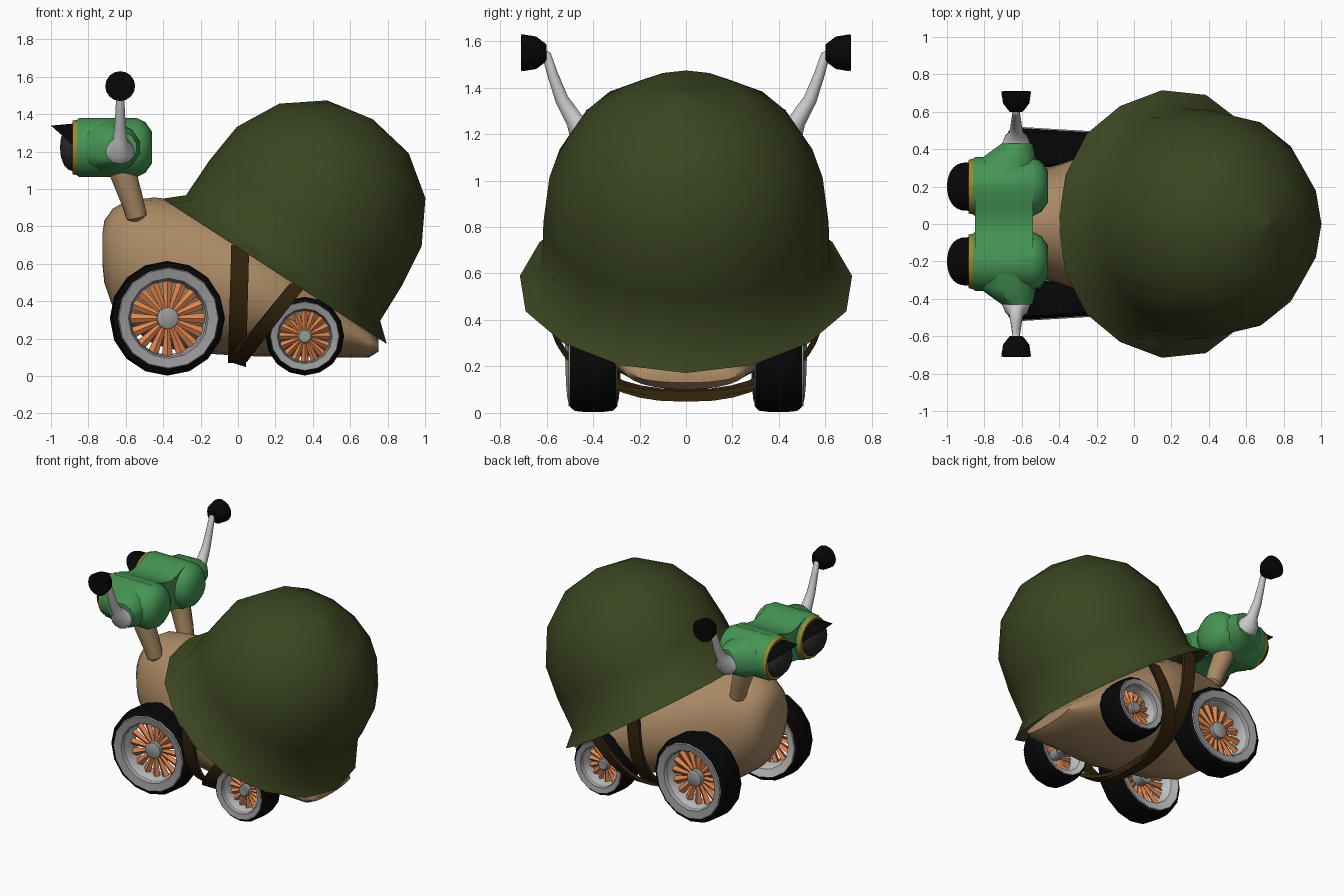
import bpy, bmesh, math
from mathutils import Vector

if "Cube" in bpy.data.objects:
    bpy.data.objects.remove(bpy.data.objects["Cube"])

PI = math.pi


def colour(name, r, g, b):
    m = bpy.data.materials.new(name)
    m.diffuse_color = (r, g, b, 1)
    m.use_nodes = True
    m.node_tree.nodes["Principled BSDF"].inputs["Base Color"].default_value = m.diffuse_color
    return m


OLIVE = colour("olive helmet", .042, .058, .0145)
TAN = colour("tan skin", .40, .25, .128)
GREEN = colour("green casing", .06, .30, .09)
BLACK = colour("black rubber", .002, .002, .002)
BROWN = colour("brown leather", .038, .02, .004)
GREY = colour("grey rim", .32, .32, .32)
SILVER = colour("light silver", .58, .58, .58)
ORANGE = colour("orange blades", .76, .235, .075)
GOLD = colour("gold ring", .31, .25, .03)
LENS = colour("dark lens", .022, .022, .024)


def finish(name, bm, mat, angle=40):
    bmesh.ops.remove_doubles(bm, verts=bm.verts, dist=1e-5)
    bmesh.ops.recalc_face_normals(bm, faces=bm.faces)
    me = bpy.data.meshes.new(name)
    bm.to_mesh(me)
    bm.free()
    ob = bpy.data.objects.new(name, me)
    bpy.context.collection.objects.link(ob)
    me.materials.append(mat)
    if angle:
        bpy.ops.object.select_all(action='DESELECT')
        ob.select_set(True)
        bpy.context.view_layer.objects.active = ob
        bpy.ops.object.shade_smooth_by_angle(angle=math.radians(angle))
    return ob


def skin(name, rings, mat, angle=40, loop=False):
    """Join rings of points with quads; loop joins the last ring to the first, otherwise ends are capped."""
    bm = bmesh.new()
    vs = [[bm.verts.new(p) for p in ring] for ring in rings]
    n = len(vs[0])
    pairs = list(zip(vs, vs[1:])) + ([(vs[-1], vs[0])] if loop else [])
    for a, b in pairs:
        for i in range(n):
            j = (i + 1) % n
            bm.faces.new((a[i], a[j], b[j], b[i]))
    if not loop:
        bm.faces.new(vs[0])
        bm.faces.new(vs[-1])
    return finish(name, bm, mat, angle)


def circle(centre, axis, r, seg):
    q = Vector(axis).to_track_quat('Z', 'Y')
    return [Vector(centre) + q @ Vector((r * math.cos(2 * PI * i / seg), r * math.sin(2 * PI * i / seg), 0))
            for i in range(seg)]


def lathe(name, centre, axis, profile, mat, seg=16, **kw):
    """Profile is (radius, distance along axis)."""
    ax = Vector(axis).normalized()
    return skin(name, [circle(Vector(centre) + ax * h, ax, max(r, .0005), seg) for r, h in profile], mat, **kw)


def tube(name, pts, radii, mat, seg=10):
    pts = [Vector(p) for p in pts]
    rings = []
    for i, p in enumerate(pts):
        d = pts[min(i + 1, len(pts) - 1)] - pts[max(i - 1, 0)]
        rings.append(circle(p, d, radii[i], seg))
    return skin(name, rings, mat)


def spow(v, e):
    return math.copysign(abs(v) ** e, v)


# Helmet: tilted thin dome with a flared brim, fuller at the rear and drawn in at the front
centre, up = Vector((.195, 0, .56)), Vector((.543, 0, .84)).normalized()
fwd = Vector((.84, 0, -.543)).normalized()
rings = []
for r, h in [(.715, 0), (.618, .085), (.614, .31), (.588, .54), (.465, .767), (.26, .92), (.0005, .968),
             (.0005, .953), (.255, .906), (.455, .756), (.576, .535), (.602, .31), (.606, .085), (.708, 0)]:
    ring = circle(centre + up * h, up, r, 16)
    if h == 0:
        for p in ring:
            u = (p - centre).dot(fwd)
            p -= fwd * .055 * (p.y / r) ** 2
            p.y *= 1 + .045 * max(-1, min(1, u / .27))
    rings.append(ring)
skin("helmet", rings, OLIVE, loop=True, angle=50)

# Body: stations of x, bottom, top, half width
stations = [(-.725, .60, .76, .08), (-.715, .50, .83, .15), (-.67, .37, .895, .21), (-.60, .28, .935, .26),
            (-.45, .17, .955, .305), (-.30, .13, .94, .36), (-.10, .115, .90, .45), (.10, .105, .80, .48),
            (.35, .105, .60, .40), (.55, .10, .41, .32), (.70, .10, .26, .26), (.75, .13, .20, .22)]
skin("body", [[(x, w * math.cos(t), (lo + hi) / 2 + (hi - lo) / 2 * spow(math.sin(t), .95))
               for t in (2 * PI * k / 24 for k in range(24))] for x, lo, hi, w in stations], TAN, angle=50)

# Chin straps: two flat bands slung under the body
for name, top_x, top_z, wz, end_z in (("front_strap", .012, .70, -.015, .075), ("rear_strap", .325, .495, 0, .082)):
    rings = []
    for k in range(25):
        t = PI * k / 24
        s = max(math.sin(t), 0) ** .8
        c = Vector((top_x * (1 - s) - .005 * s, .585 * spow(math.cos(t), .8), top_z + (end_z - top_z) * s))
        n = Vector((0, math.cos(t), -math.sin(t))) * .012
        w = Vector((.048, 0, wz * s))
        rings.append([c - w - n, c + w - n, c + w + n, c - w + n])
    skin(name, rings, BROWN)


def wheel(name, x, s, r, toe):
    """Tyre, two-faced rim, barrel, hub and a fan of folded blades."""
    c, ax = Vector((x, s * .395, r + .003)), Vector((toe, s, 0)).normalized()
    lathe(name + "_tyre", c, ax, [(.90 * r, -.095), (.97 * r, -.08), (r, -.03), (r, .03),
                                  (.975 * r, .085), (.885 * r, .104), (.86 * r, .06), (.86 * r, -.07)],
          BLACK, loop=True)
    lathe(name + "_rim", c, ax, [(.89 * r, .098), (.87 * r, .110), (.70 * r, .100), (.67 * r, .085),
                                 (.67 * r, .07), (.86 * r, .06)], GREY, loop=True, angle=30)
    lathe(name + "_barrel", c, ax, [(.69 * r, .085), (.64 * r, -.01), (.70 * r, -.085), (.88 * r, -.10),
                                    (.88 * r, -.05), (.72 * r, 0)], SILVER, loop=True)
    lathe(name + "_hub", c, ax, [(.19 * r, -.06), (.19 * r, .05), (.15 * r, .058)], GREY)
    bm = bmesh.new()
    for k in range(16):
        a = 2 * PI * k / 16
        rad = Vector((math.cos(a), 0, math.sin(a)))
        tan = Vector((-math.sin(a), 0, math.cos(a)))
        rows = [[bm.verts.new(c + rad * f * r + tan * e * wide * r + ax * (.015 - abs(e) * deep))
                 for e in (-1, 0, 1)] for f, wide, deep in ((.15, .035, .006), (.65, .088, .02))]
        for i in (0, 1):
            bm.faces.new((rows[0][i], rows[0][i + 1], rows[1][i + 1], rows[1][i]))
    blades = finish(name + "_blades", bm, ORANGE, 0)
    mod = blades.modifiers.new("thickness", 'SOLIDIFY')
    mod.thickness = .008
    mod.offset = 0


# Bridge joining the two eye barrels, dipping in the middle
skin("head_bridge", [[(-.85, y, cz - h), (-.85, y, cz + h), (-.54, y, cz + h), (-.54, y, cz - h)]
                     for y, h in ((-.21, .156), (-.14, .148), (-.07, .12), (0, .108),
                                  (.07, .12), (.14, .148), (.21, .156)) for cz in (1.222,)], GREEN)

for s, side in ((-1, "right"), (1, "left")):
    wheel(side + "_front_wheel", -.378, s, .306, .06)
    wheel(side + "_rear_wheel", .357, s, .21, 0)
    # Axles
    for x, r in ((-.378, .309), (.357, .213)):
        lathe(side + "_axle", (x, s * .2, r), (0, s, 0), [(.03, 0), (.03, .19)], GREY, seg=8)

    # Eye stalk and casing
    tube(side + "_eye_stalk", [(-.538, s * .175, .83), (-.542, s * .178, .85), (-.56, s * .185, .92),
                               (-.603, s * .2, 1.05), (-.63, s * .2, 1.15)],
         [.03, .055, .06, .07, .08], TAN, 12)
    cy, cz = s * .2, 1.222
    lathe(side + "_eye_casing", (-.86, cy, cz), (1, 0, 0),
          [(.148, -.002), (.157, .01), (.157, .32), (.135, .365), (.085, .40)], GREEN, seg=16)
    skin(side + "_antenna_socket", [[(cx + hx * math.cos(a), s * y, cz + hz * math.sin(a))
                                     for a in (2 * PI * (k + .5) / 12 for k in range(12))]
                                    for y, cx, hx, hz in ((.2, -.69, .165, .155), (.345, -.675, .155, .13),
                                                          (.43, -.625, .085, .085))], GREEN)

    # Gold ring, lens and upper lid
    lathe(side + "_gold_ring", (-.855, cy, cz), (-1, 0, 0), [(.15, 0), (.143, .03), (.12, .032)], GOLD, seg=20)
    lathe(side + "_lens", (-.875, cy, cz), (-1, 0, 0),
          [(.128, 0), (.12, .03), (.095, .055), (.05, .072), (0, .077)], LENS, seg=20)
    back, front = [], []
    for k in range(15):
        t = PI * k / 14
        y = cy + .13 * math.cos(t)
        back.append((-.878, y, cz + .01 + .118 * math.sin(t)))
        front.append((-.88 - .12 * math.sin(t) ** .7, y, cz + .01 + .107 * math.sin(t) ** .7))
    skin(side + "_eyelid", [back, front], BLACK)

    # Antenna with a cupped tip
    tube(side + "_antenna", [(-.63, s * .42, 1.205), (-.63, s * .45, 1.22), (-.63, s * .48, 1.26),
                             (-.63, s * .535, 1.35), (-.63, s * .575, 1.46), (-.63, s * .60, 1.54),
                             (-.63, s * .625, 1.55)],
         [.08, .068, .038, .029, .023, .02, .018], SILVER, 12)
    lathe(side + "_antenna_tip", (-.63, s * .60, 1.55), (0, s, 0),
          [(.035, 0), (.045, .012), (.07, .045), (.08, .108), (.07, .11)], BLACK, seg=16)
